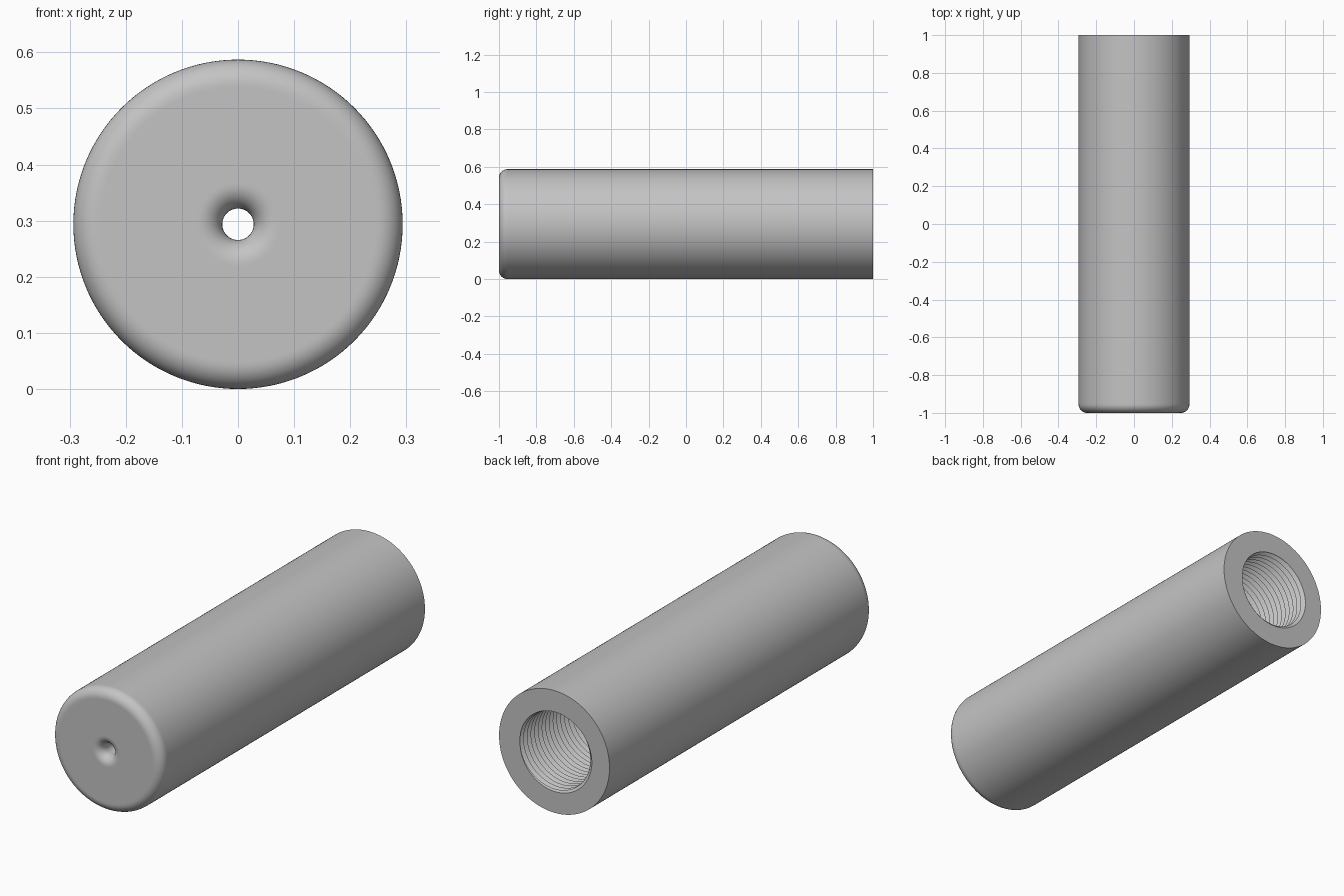
import bpy
import bmesh
from math import sin, cos, pi, radians

cube = bpy.data.objects.get("Cube")
if cube:
    bpy.data.objects.remove(cube, do_unlink=True)

SEGMENTS = 128
RADIUS = 0.2935            # outer tube
FRONT, BACK = -1.0, 1.0
FILLET = 0.045             # rounded front edge
HOLE, FLARE = 0.028, 0.043  # small front hole and its bell mouth
CREST, ROOT = 0.182, 0.2   # thread radii
PITCH, FLOOR = 0.028, -0.8  # thread pitch and bottom of the bore


def arc(radius, y, size, start, end, steps=10):
    """Quarter round in (radius, y), angles in degrees."""
    points = []
    for k in range(steps + 1):
        a = radians(start + (end - start) * k / steps)
        points.append((radius + size * cos(a), y + size * sin(a)))
    return points


def thread_point(row, turn):
    """Point on the helical V thread, trimmed flat at both ends of the bore."""
    y = BACK + PITCH * (turn + 1 - row / 2)
    y = min(BACK, max(FLOOR, y))
    phase = ((BACK - y) / PITCH + turn) % 1.0
    return CREST + (ROOT - CREST) * (1 - abs(2 * phase - 1)), y


# Outer profile: hole wall, bell mouth, flat face, rounded edge, side, back rim
profile = [(HOLE, FLOOR), (HOLE, FRONT + FLARE + 0.01)]
profile += arc(HOLE + FLARE, FRONT + FLARE, FLARE, 180, 270)
profile += [(HOLE + FLARE + 0.005, FRONT), (RADIUS - FILLET - 0.005, FRONT)]
profile += arc(RADIUS - FILLET, FRONT + FILLET, FILLET, -90, 0)
profile += [(RADIUS, FRONT + FILLET + 0.005), (RADIUS, BACK)]
thread_rows = int((BACK - FLOOR) / PITCH + 3) * 2

# Sweep the profile and the threaded bore around the long axis
bm = bmesh.new()
columns = []
for i in range(SEGMENTS + 1):
    turn = i / SEGMENTS
    a = 2 * pi * turn
    points = profile + [thread_point(r, turn) for r in range(thread_rows)]
    points.append((HOLE, FLOOR))
    columns.append([bm.verts.new((r * cos(a), y, RADIUS + r * sin(a)))
                    for r, y in points])
for left, right in zip(columns, columns[1:]):
    for j in range(len(left) - 1):
        bm.faces.new((left[j], right[j], right[j + 1], left[j + 1]))
bmesh.ops.remove_doubles(bm, verts=bm.verts, dist=0.00002)
bmesh.ops.recalc_face_normals(bm, faces=bm.faces)

mesh = bpy.data.meshes.new("threaded_tube")
bm.to_mesh(mesh)
bm.free()
tube = bpy.data.objects.new("threaded_tube", mesh)
bpy.context.collection.objects.link(tube)

# Single plain grey
grey = bpy.data.materials.new("plain_grey")
grey.use_nodes = True
colour = (0.55, 0.55, 0.55, 1)
grey.diffuse_color = colour
grey.node_tree.nodes["Principled BSDF"].inputs["Base Color"].default_value = colour
mesh.materials.append(grey)

# Smooth shading with sharp rim and thread edges
bpy.ops.object.select_all(action="DESELECT")
tube.select_set(True)
bpy.context.view_layer.objects.active = tube
bpy.ops.object.shade_smooth_by_angle(angle=radians(30))
